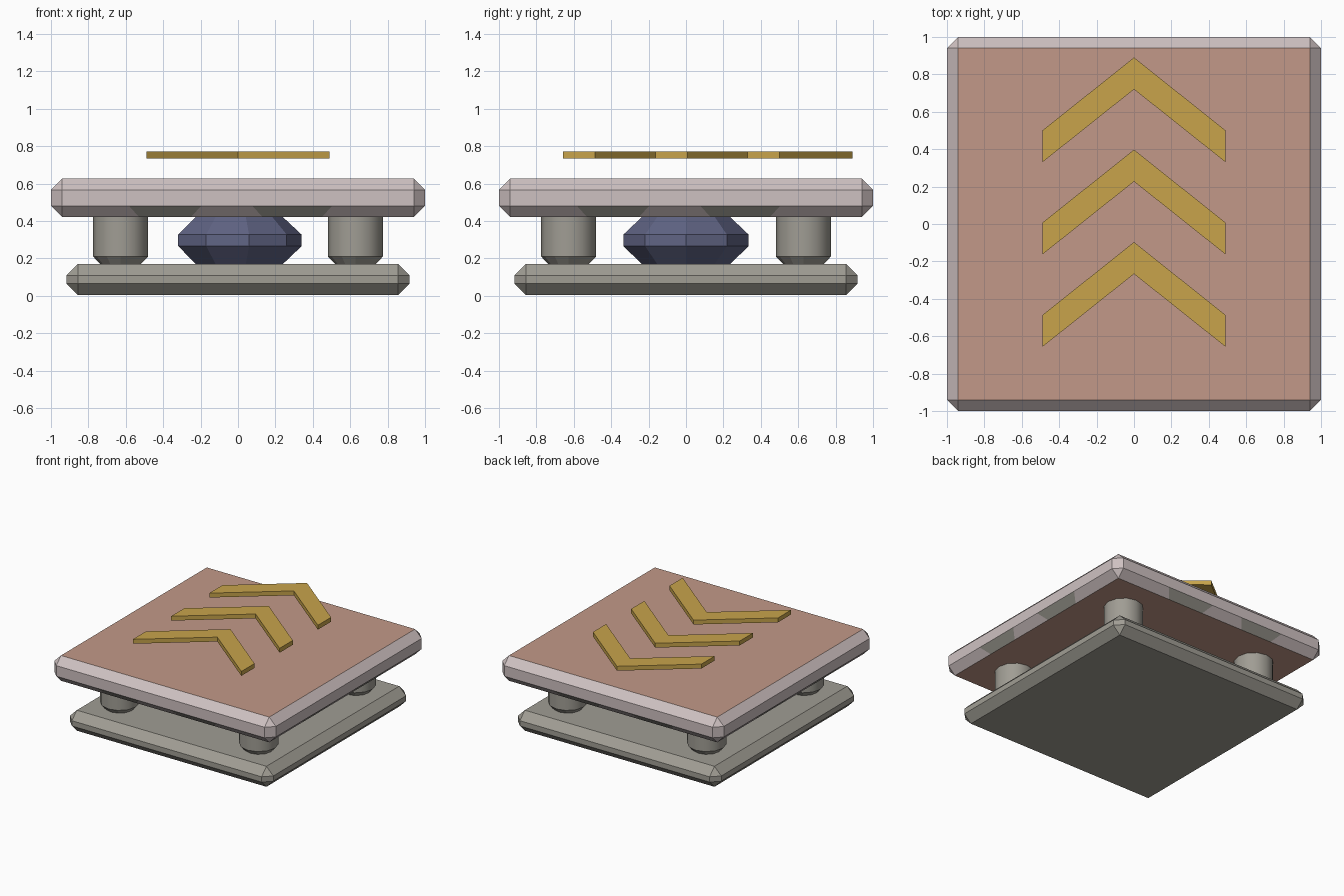
import bpy, bmesh, math
from mathutils import Vector

if "Cube" in bpy.data.objects:
    bpy.data.objects.remove(bpy.data.objects["Cube"])


def material(name, rgb):
    def lin(c):
        c /= 255
        return c / 12.92 if c <= 0.04045 else ((c + 0.055) / 1.055) ** 2.4
    m = bpy.data.materials.new(name)
    m.diffuse_color = (*[lin(c) for c in rgb], 1)
    m.use_nodes = True
    m.node_tree.nodes["Principled BSDF"].inputs["Base Color"].default_value = m.diffuse_color
    return m


STONE = material("grey stone", (160, 157, 148))
RIM = material("pale rim", (206, 193, 193))
CLAY = material("clay top", (194, 153, 136))
BLUE = material("slate blue", (96, 100, 132))
GOLD = material("gold", (200, 164, 75))


def make_object(name, bm, mats):
    bmesh.ops.recalc_face_normals(bm, faces=bm.faces[:])
    me = bpy.data.meshes.new(name)
    bm.to_mesh(me)
    bm.free()
    for m in mats:
        me.materials.append(m)
    ob = bpy.data.objects.new(name, me)
    bpy.context.collection.objects.link(ob)
    return ob


def chamfered_slab(half, z0, z1, bevel):
    bm = bmesh.new()
    bmesh.ops.create_cube(bm, size=1)
    for v in bm.verts:
        v.co = (v.co.x * 2 * half, v.co.y * 2 * half, z0 + (v.co.z + 0.5) * (z1 - z0))
    bmesh.ops.bevel(bm, geom=bm.edges[:], offset=bevel, segments=1, profile=0.5, affect='EDGES')
    bm.normal_update()
    return bm


def lathe(name, profile, sides, mat, x=0, y=0, smooth=False):
    bm = bmesh.new()
    rings = [[bm.verts.new((x + r * math.cos(2 * math.pi * i / sides),
                            y + r * math.sin(2 * math.pi * i / sides), z))
              for i in range(sides)] for r, z in profile]
    for a, b in zip(rings, rings[1:]):
        for i in range(sides):
            j = (i + 1) % sides
            f = bm.faces.new((a[i], a[j], b[j], b[i]))
            f.smooth = smooth and abs(a[0].co.x - b[0].co.x) < 1e-4
    bm.faces.new(rings[0][::-1])
    bm.faces.new(rings[-1])
    return make_object(name, bm, [mat])


# Base plate
make_object("base_plate", chamfered_slab(0.918, 0.003, 0.17, 0.062), [STONE])

# Upper plate: clay top and underside, pale rim, worn grey patches on the lower chamfer
bm = chamfered_slab(1.0, 0.42, 0.626, 0.06)


def lower_chamfers():
    return [f for f in bm.faces if -0.9 < f.normal.z < -0.65]


for axis in range(2):
    other = 1 - axis
    for pos, lean in ((-0.56, 0.9), (-0.22, -0.9), (0.1, 0.9), (0.48, -0.9)):
        faces = [f for f in lower_chamfers() if abs(f.normal[other]) > 0.6]
        geom = set(faces)
        for f in faces:
            geom.update(f.edges)
            geom.update(f.verts)
        point, normal = Vector((0, 0, 0.455)), Vector((0, 0, lean))
        point[axis], normal[axis] = pos, 1
        bmesh.ops.bisect_plane(bm, geom=list(geom), plane_co=point, plane_no=normal)
        bm.normal_update()
for f in bm.faces:
    f.material_index = 0 if abs(f.normal.z) > 0.95 else 1
for f in lower_chamfers():
    c = f.calc_center_median()
    along = c.x if abs(f.normal.y) > abs(f.normal.x) else c.y
    if -0.56 < along < -0.22 or 0.1 < along < 0.48:
        f.material_index = 2
make_object("upper_plate", bm, [CLAY, RIM, STONE])

# Four corner pillars
for sx, side in ((-1, "left"), (1, "right")):
    for sy, end in ((-1, "front"), (1, "back")):
        lathe(f"{end}_{side}_pillar", [(0.105, 0.165), (0.147, 0.21), (0.147, 0.425)],
              12, STONE, 0.628 * sx, 0.628 * sy, True)

# Central spring core
lathe("core", [(0.235, 0.165), (0.34, 0.265), (0.34, 0.327), (0.235, 0.425)], 9, BLUE)

# Three floating chevrons
outline = [(0, 0), (0.49, -0.39), (0.49, -0.56), (0, -0.17), (-0.49, -0.56), (-0.49, -0.39)]
for n, tip in enumerate((0.89, 0.397, -0.097)):
    bm = bmesh.new()
    low = [bm.verts.new((x, y + tip, 0.734)) for x, y in outline]
    top = [bm.verts.new((x, y + tip, 0.77)) for x, y in outline]
    for ring in (low, top):
        bm.faces.new(ring[:4])
        bm.faces.new([ring[0], ring[3], ring[4], ring[5]])
    for i in range(6):
        j = (i + 1) % 6
        bm.faces.new((low[i], low[j], top[j], top[i]))
    make_object(f"chevron_{n + 1}", bm, [GOLD])
